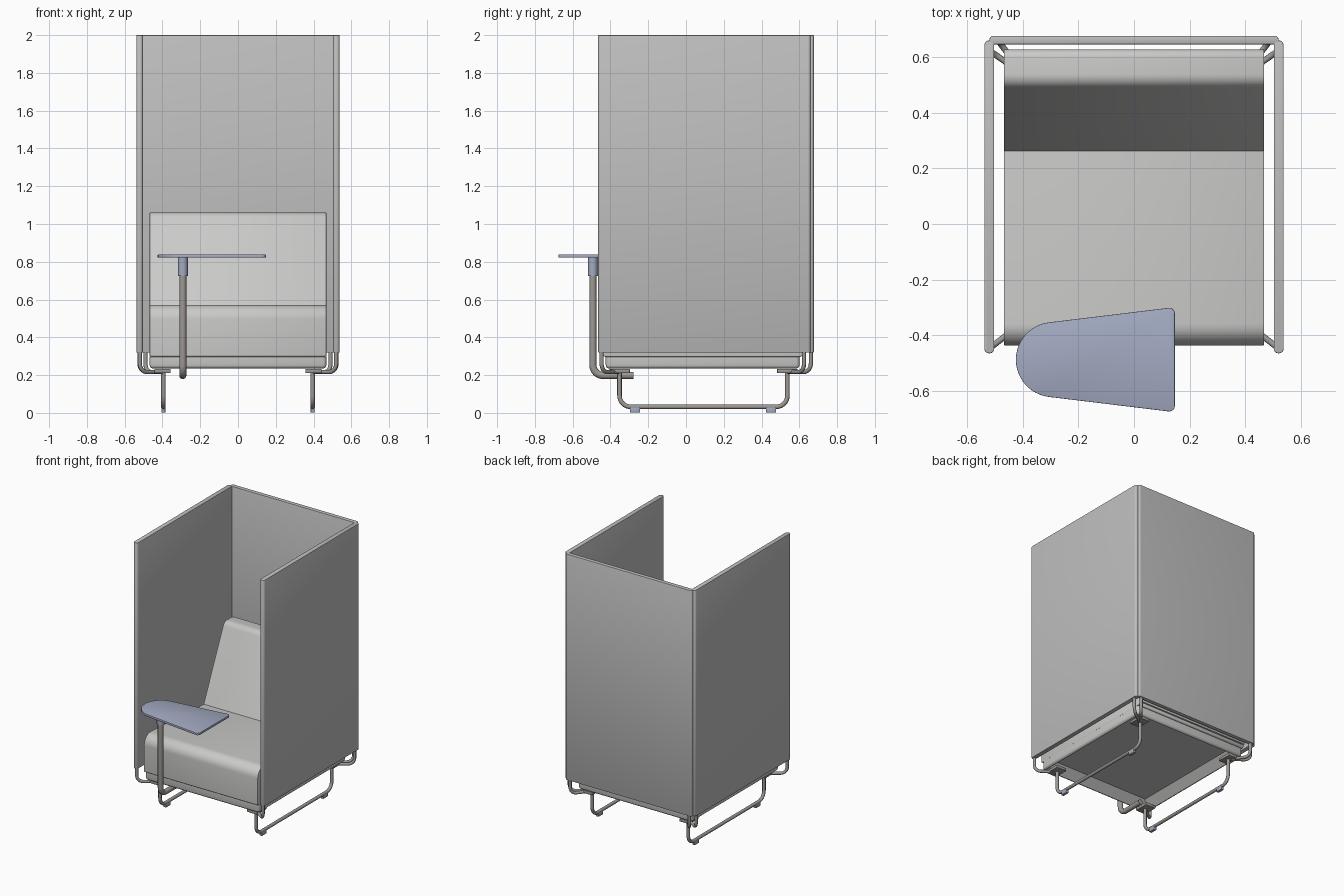
import bpy, bmesh, math
from mathutils import Vector

if "Cube" in bpy.data.objects:
    bpy.data.objects.remove(bpy.data.objects["Cube"])


def material(name, srgb):
    rgb = [((c + 0.055) / 1.055) ** 2.4 for c in srgb]
    mat = bpy.data.materials.new(name)
    mat.use_nodes = True
    mat.diffuse_color = (*rgb, 1)
    mat.node_tree.nodes["Principled BSDF"].inputs["Base Color"].default_value = (*rgb, 1)
    return mat


PANEL = material("panel grey fabric", (0.75, 0.75, 0.75))
SEAT = material("light grey fabric", (0.79, 0.79, 0.785))
METAL = material("warm grey metal", (0.62, 0.60, 0.585))
BLUE = material("blue grey laminate", (0.64, 0.67, 0.76))


def fillet(points, radii, closed, steps=8):
    """Round the corners of a path with circular arcs."""
    pts, out = [Vector(p) for p in points], []
    for i, p in enumerate(pts):
        r = radii[i] if isinstance(radii, (list, tuple)) else radii
        if r == 0 or (not closed and i in (0, len(pts) - 1)):
            out.append(p)
            continue
        a = (pts[i - 1] - p).normalized()
        b = (pts[(i + 1) % len(pts)] - p).normalized()
        half = a.angle(b) / 2
        centre = p + (a + b).normalized() * (r / math.sin(half))
        start = p + a * (r / math.tan(half)) - centre
        end = p + b * (r / math.tan(half)) - centre
        sweep = start.angle(end)
        for k in range(steps + 1):
            t = k / steps
            arc = (start * math.sin((1 - t) * sweep) + end * math.sin(t * sweep)) / math.sin(sweep)
            out.append(centre + arc)
    return out


def add(name, bm, mat, smooth=True):
    bmesh.ops.recalc_face_normals(bm, faces=bm.faces)
    mesh = bpy.data.meshes.new(name)
    bm.to_mesh(mesh)
    bm.free()
    obj = bpy.data.objects.new(name, mesh)
    bpy.context.collection.objects.link(obj)
    mesh.materials.append(mat)
    if smooth:
        finish(obj)
    return obj


def finish(obj):
    bpy.ops.object.select_all(action='DESELECT')
    obj.select_set(True)
    bpy.context.view_layer.objects.active = obj
    if obj.type == 'CURVE':
        bpy.ops.object.convert(target='MESH')
    bpy.ops.object.shade_smooth_by_angle(angle=math.radians(35))


def prism(name, outline, offset, mat, edge=0.0):
    """Extrude a closed outline and soften its rims."""
    bm = bmesh.new()
    face = bm.faces.new([bm.verts.new(p) for p in outline])
    new = bmesh.ops.extrude_face_region(bm, geom=[face])["geom"]
    bmesh.ops.translate(bm, vec=offset, verts=[g for g in new if isinstance(g, bmesh.types.BMVert)])
    if edge:
        rims = [e for e in bm.edges if any(len(f.verts) > 4 for f in e.link_faces)]
        bmesh.ops.bevel(bm, geom=rims, offset=edge, segments=2, profile=0.5, affect='EDGES')
    return add(name, bm, mat)


def box(name, centre, size, mat, bevel=0.004):
    bm = bmesh.new()
    bmesh.ops.create_cube(bm, size=1)
    bmesh.ops.scale(bm, vec=size, verts=bm.verts)
    bmesh.ops.translate(bm, vec=centre, verts=bm.verts)
    bmesh.ops.bevel(bm, geom=bm.edges[:], offset=bevel, segments=2, profile=0.5, affect='EDGES')
    return add(name, bm, mat)


def tube(name, points, bend, radius, mat):
    curve = bpy.data.curves.new(name, 'CURVE')
    curve.dimensions = '3D'
    curve.bevel_depth = radius
    curve.bevel_resolution = 4
    curve.use_fill_caps = True
    path = fillet(points, bend, False)
    spline = curve.splines.new('POLY')
    spline.points.add(len(path) - 1)
    for sp, p in zip(spline.points, path):
        sp.co = (*p, 1)
    obj = bpy.data.objects.new(name, curve)
    bpy.context.collection.objects.link(obj)
    curve.materials.append(mat)
    finish(obj)


def panel(name, x0, x1, y0, y1):
    low, high = 0.32, 2.0
    corners = [(x0, y0, low), (x1, y0, low), (x1, y1, low), (x0, y1, low)]
    round_r = min(x1 - x0, y1 - y0) * 0.45
    prism(name, fillet(corners, round_r, True), (0, 0, high - low), PANEL, 0.003)


# Privacy screens
panel("left_screen", 0.503, 0.538, -0.465, 0.66)
panel("right_screen", -0.538, -0.503, -0.465, 0.66)
panel("back_screen", -0.52, 0.52, 0.646, 0.677)

# Seat and backrest cushions, extruded sideways
HALF = 0.468
seat = [(-0.437, 0.297), (-0.437, 0.576), (0.26, 0.536), (0.615, 0.516), (0.615, 0.297)]
prism("seat_cushion", fillet([(-HALF, y, z) for y, z in seat], [0.01, 0.075, 0, 0, 0.01], True),
      (2 * HALF, 0, 0), SEAT, 0.004)
back = [(0.26, 0.53), (0.505, 1.062), (0.628, 1.055), (0.628, 0.32), (0.45, 0.32)]
prism("backrest_cushion", fillet([(-HALF, y, z) for y, z in back], [0, 0.05, 0.03, 0, 0], True),
      (2 * HALF, 0, 0), SEAT, 0.004)

# Seat base with a hollow underside
bm = bmesh.new()
bmesh.ops.create_cube(bm, size=1)
bmesh.ops.scale(bm, vec=(2 * HALF, 1.026, 0.062), verts=bm.verts)
bmesh.ops.translate(bm, vec=(0, 0.088, 0.266), verts=bm.verts)
lower = [e for e in bm.edges if min(v.co.z for v in e.verts) < 0.25]
bmesh.ops.bevel(bm, geom=lower, offset=0.018, segments=3, profile=0.5, affect='EDGES')
under = min(bm.faces, key=lambda f: f.calc_center_median().z)
bmesh.ops.inset_region(bm, faces=[under], thickness=0.08)
bmesh.ops.translate(bm, vec=(0, 0, 0.055), verts=under.verts)
add("seat_base", bm, SEAT)

# Sled legs, feet, clamps and screen brackets
LEG, FRONT, REAR, TOP = 0.395, -0.352, 0.537, 0.217
for side, s in (("left", 1), ("right", -1)):
    x = s * LEG
    tube(side + "_sled_leg", [(x, FRONT, TOP), (x, FRONT, 0.032), (x, REAR, 0.032), (x, REAR, TOP)],
         0.06, 0.012, METAL)
    for end, y in (("front", -0.27), ("rear", 0.45)):
        box(f"{side}_{end}_foot", (x, y, 0.016), (0.022, 0.055, 0.03), BLUE)
    for end, y in (("front", FRONT), ("rear", REAR)):
        box(f"{side}_{end}_clamp", (s * (LEG + 0.005), y, 0.222), (0.085, 0.11, 0.022), METAL)
    brackets = (("front", s * 0.52, -0.447, FRONT), ("rear_side", s * 0.522, 0.625, REAR),
                ("rear_back", s * 0.49, 0.661, REAR))
    for end, bx, by, ly in brackets:
        tube(f"{side}_{end}_bracket", [(bx, by, 0.36), (bx, by, 0.217), (x, ly, 0.217)],
             0.045, 0.011, METAL)

# Swivel table
PX, PY = -0.292, -0.493
tube("table_post", [(PX, PY, 0.75), (PX, PY, 0.198), (PX, -0.277, 0.198)], 0.055, 0.019, METAL)
tube("table_sleeve", [(PX, PY, 0.725), (PX, PY, 0.825)], 0, 0.026, BLUE)
R, MID, TILT = 0.135, -0.488, math.radians(7)
outline = fillet([(0.147, MID - 0.189, 0.822), (0.147, MID + 0.189, 0.822)], 0, False)
nose = [(-0.29 + R * math.cos(a), MID + R * math.sin(a), 0.822)
        for a in (math.pi / 2 + TILT + (math.pi - 2 * TILT) * k / 24 for k in range(25))]
table = outline + [Vector(p) for p in nose]
prism("table_top", fillet(table, [0.02, 0.02] + [0] * len(nose), True, 6), (0, 0, 0.016), BLUE, 0.002)
